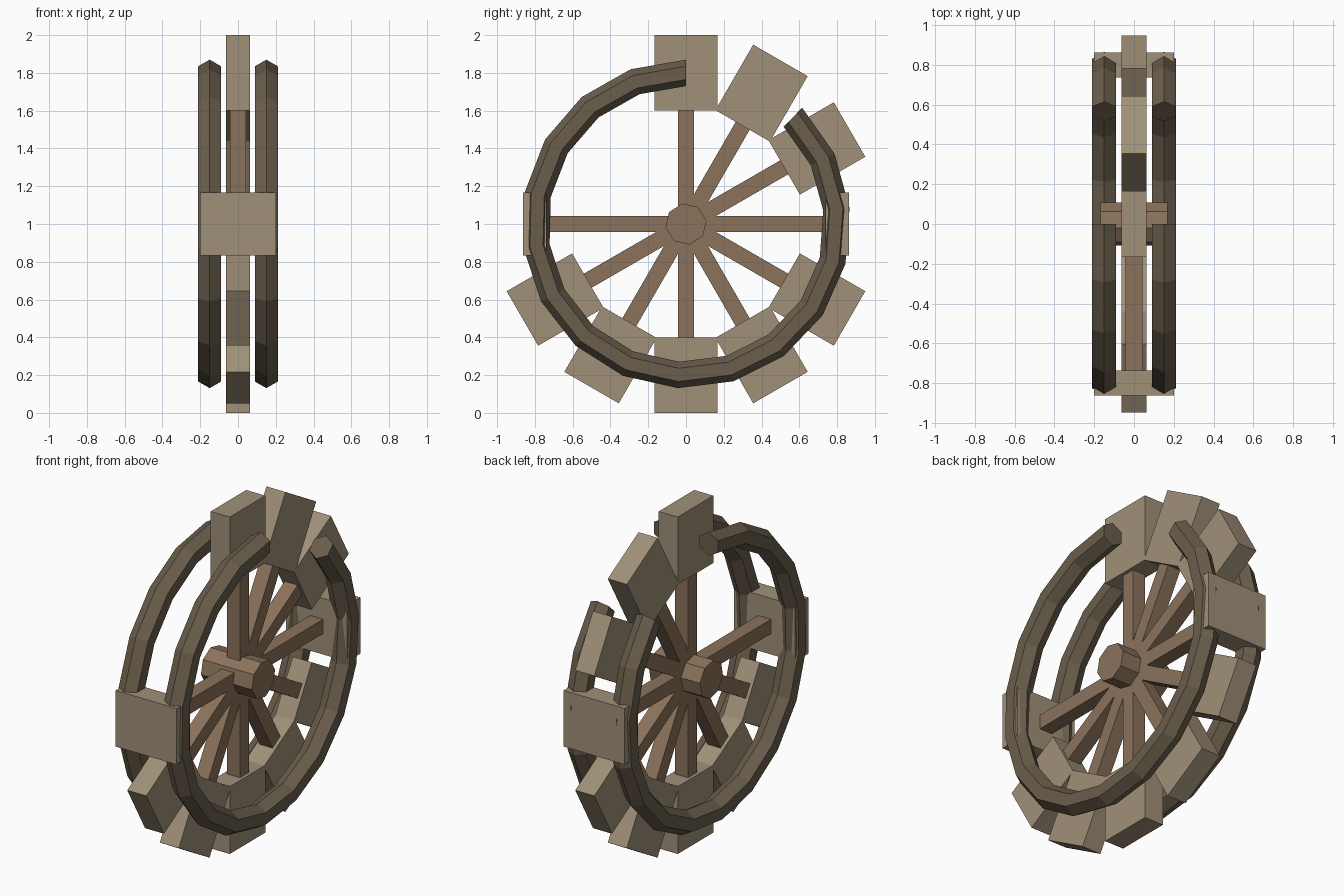
import bpy, bmesh, math
from mathutils import Matrix, Vector

if "Cube" in bpy.data.objects:
    bpy.data.objects.remove(bpy.data.objects["Cube"])

CENTRE = Matrix.Translation((0, 0, 1))


def material(name, color):
    m = bpy.data.materials.new(name)
    m.diffuse_color = (*color, 1)
    m.use_nodes = True
    m.node_tree.nodes["Principled BSDF"].inputs["Base Color"].default_value = m.diffuse_color
    return m


PALE = material("pale_wood", (0.35, 0.28, 0.19))
DARK = material("dark_wood", (0.145, 0.112, 0.072))
BROWN = material("brown_wood", (0.26, 0.17, 0.105))


def finish(name, bm, mat):
    bmesh.ops.recalc_face_normals(bm, faces=bm.faces)
    me = bpy.data.meshes.new(name)
    bm.to_mesh(me)
    bm.free()
    me.materials.append(mat)
    ob = bpy.data.objects.new(name, me)
    bpy.context.collection.objects.link(ob)
    return ob


def radial_box(name, angle, size, radius, mat):
    """Box centred at a radius, turned about the axle (0 = up, 90 = +y)."""
    bm = bmesh.new()
    mtx = (CENTRE @ Matrix.Rotation(-math.radians(angle), 4, 'X')
           @ Matrix.Translation((0, 0, radius)) @ Matrix.Diagonal((*size, 1)))
    bmesh.ops.create_cube(bm, size=1, matrix=mtx)
    return finish(name, bm, mat)


# Paddles and spokes: two positions on the upper front are missing
for a in range(0, 271, 30):
    # the two horizontal paddles lie across both rims
    size = (0.4, 0.333, 0.125) if a in (90, 270) else (0.125, 0.333, 0.4)
    radial_box(f"paddle_{a}", a, size, 0.8, PALE)
    radial_box(f"spoke_{a}", a, (0.085, 0.085, 0.76), 0.38, BROWN)

# Hub: eight-sided axle
bm = bmesh.new()
bmesh.ops.create_cone(bm, cap_ends=True, segments=8, radius1=0.11, radius2=0.11, depth=0.335,
                      matrix=CENTRE @ Matrix.Rotation(math.radians(10), 4, 'X')
                      @ Matrix.Rotation(math.pi / 2, 4, 'Y'))
finish("hub", bm, BROWN)


# Broken rims: hexagonal section swept through 315 degrees
def rim(name, x, steps=16, sides=6):
    bm = bmesh.new()
    loops = []
    for i in range(steps + 1):
        a = -math.radians(315) * i / steps
        loop = []
        for j in range(sides):
            t = 2 * math.pi * j / sides
            r = 0.8 + 0.07 * math.cos(t)
            loop.append(bm.verts.new((x + 0.07 * math.sin(t), r * math.sin(a), 1 + r * math.cos(a))))
        loops.append(loop)
    for p, q in zip(loops, loops[1:]):
        for j in range(sides):
            k = (j + 1) % sides
            bm.faces.new((p[j], p[k], q[k], q[j]))
    bm.faces.new(loops[0])
    bm.faces.new(loops[-1])
    finish(name, bm, DARK)


rim("rim_right", 0.15)
rim("rim_left", -0.15)
